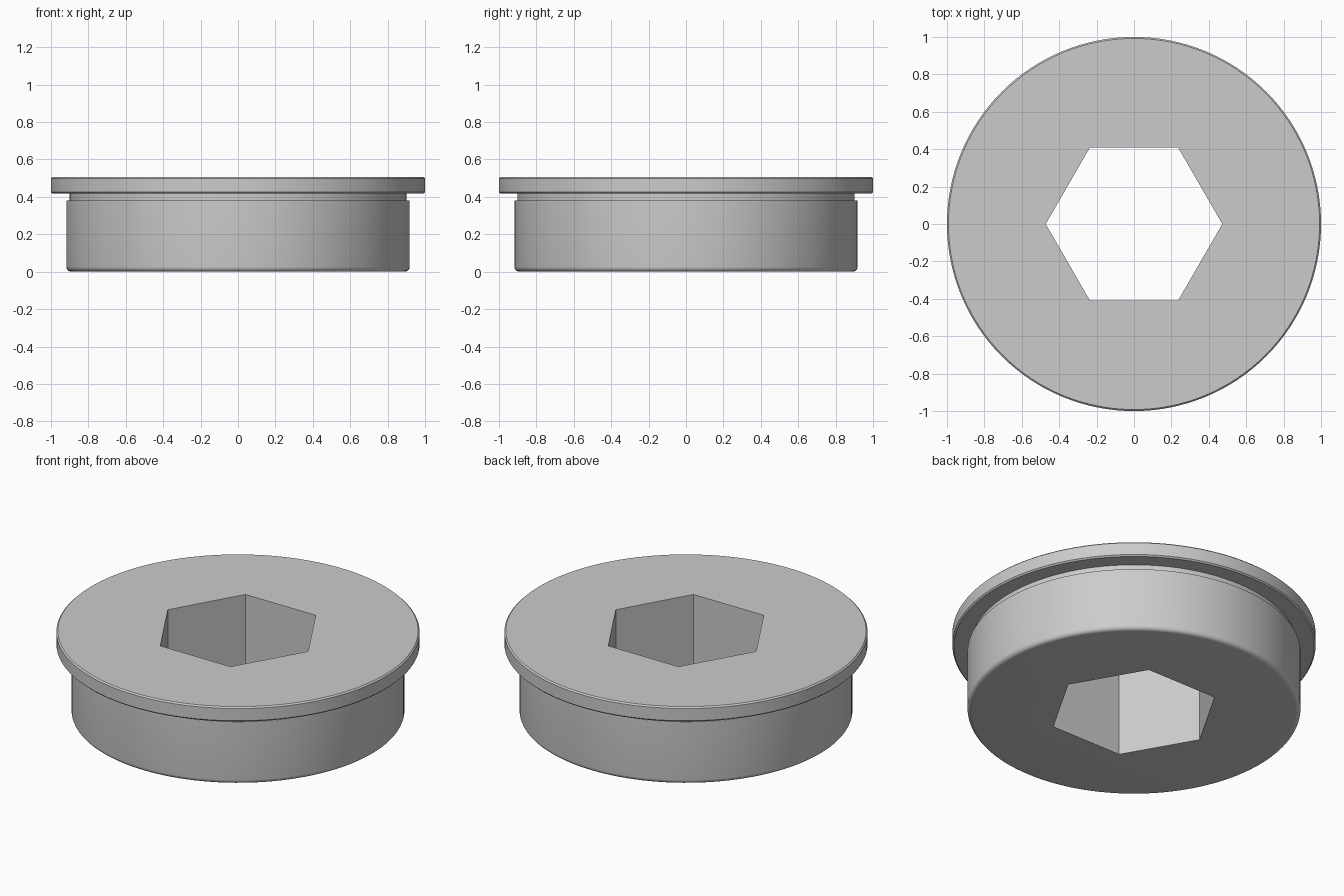
import bpy, bmesh
from math import sin, cos, pi, radians

if "Cube" in bpy.data.objects:
    bpy.data.objects.remove(bpy.data.objects["Cube"])

SEGMENTS = 128
HEX_RADIUS = 0.472
HEIGHT = 0.507

# Outer profile (radius, z): rounded bottom edge, body, relief groove, flange
R, F = 0.917, 0.026
profile = [(R - F + F * sin(a), F - F * cos(a)) for a in (i * pi / 12 for i in range(7))]
profile += [(R, 0.38), (0.9, 0.38), (0.9, 0.417),
            (0.992, 0.417), (1.0, 0.425), (1.0, HEIGHT - 0.008), (0.992, HEIGHT)]

bm = bmesh.new()


def ring(radius, z, n):
    return [bm.verts.new((radius * cos(2 * pi * i / n), radius * sin(2 * pi * i / n), z))
            for i in range(n)]


def bridge(low, high):
    n = len(low)
    for i in range(n):
        j = (i + 1) % n
        bm.faces.new((low[i], low[j], high[j], high[i]))


def loop_edges(loop):
    return [bm.edges.get((loop[i - 1], loop[i])) for i in range(len(loop))]


# Turned outer wall
outer = [ring(r, z, SEGMENTS) for r, z in profile]
for low, high in zip(outer, outer[1:]):
    bridge(low, high)

# Hexagonal through socket
hex_low, hex_high = ring(HEX_RADIUS, 0, 6), ring(HEX_RADIUS, HEIGHT, 6)
bridge(hex_low, hex_high)

# Flat end faces between the rim and the socket
for rim, socket, nz in ((outer[0], hex_low, -1), (outer[-1], hex_high, 1)):
    bmesh.ops.triangle_fill(bm, edges=loop_edges(rim) + loop_edges(socket),
                            use_beauty=True, normal=(0, 0, nz))

bmesh.ops.recalc_face_normals(bm, faces=bm.faces)
mesh = bpy.data.meshes.new("hex_socket_plug")
bm.to_mesh(mesh)
bm.free()

plug = bpy.data.objects.new("hex_socket_plug", mesh)
bpy.context.collection.objects.link(plug)
bpy.context.view_layer.objects.active = plug
plug.select_set(True)
bpy.ops.object.shade_smooth_by_angle(angle=radians(30))
